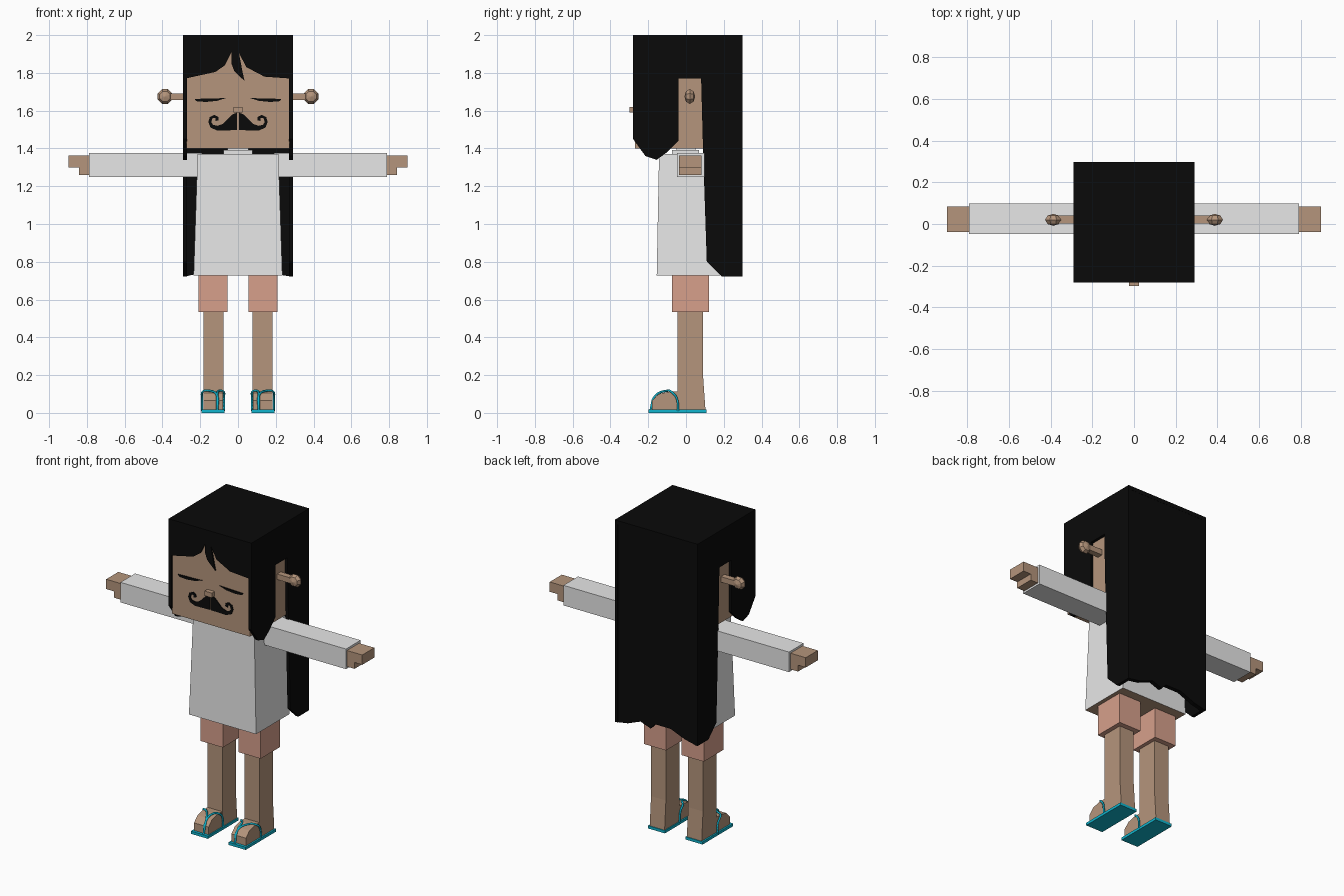
import bpy, bmesh
from mathutils import Vector, Matrix

cube = bpy.data.objects.get("Cube")
if cube:
    bpy.data.objects.remove(cube, do_unlink=True)


def material(name, r, g, b):
    m = bpy.data.materials.new(name)
    m.use_nodes = True
    m.diffuse_color = (r, g, b, 1)
    bsdf = m.node_tree.nodes["Principled BSDF"]
    bsdf.inputs["Base Color"].default_value = (r, g, b, 1)
    bsdf.inputs["Roughness"].default_value = 0.9
    return m


SKIN = material("skin", 0.46, 0.30, 0.20)
BLACK = material("black_hair", 0.003, 0.003, 0.003)
WHITE = material("white_cloth", 0.8, 0.8, 0.8)
PINK = material("pink_cloth", 0.68, 0.35, 0.26)
TEAL = material("teal_sandal", 0.005, 0.46, 0.62)


def finish(name, bm, *mats):
    bmesh.ops.recalc_face_normals(bm, faces=bm.faces)
    me = bpy.data.meshes.new(name)
    bm.to_mesh(me)
    bm.free()
    for m in mats:
        me.materials.append(m)
    ob = bpy.data.objects.new(name, me)
    bpy.context.collection.objects.link(ob)
    return ob


def prism(name, pts, axis, a, b, mat):
    """Extrude a 2D outline along one axis from a to b."""
    place = {"x": lambda u, v, d: (d, u, v),
             "y": lambda u, v, d: (u, d, v)}[axis]
    bm = bmesh.new()
    face = bm.faces.new([bm.verts.new(place(u, v, a)) for u, v in pts])
    ext = bmesh.ops.extrude_face_region(bm, geom=[face])
    verts = [e for e in ext["geom"] if isinstance(e, bmesh.types.BMVert)]
    bmesh.ops.translate(bm, verts=verts, vec=place(0, 0, b - a))
    bmesh.ops.triangulate(bm, faces=[f for f in bm.faces if len(f.verts) > 4])
    return finish(name, bm, mat)


def box(name, x, y, z, *mats):
    bm = bmesh.new()
    bmesh.ops.create_cube(bm, size=1)
    for v in bm.verts:
        v.co = [lo + (hi - lo) * (c + 0.5) for c, (lo, hi) in zip(v.co, (x, y, z))]
    return finish(name, bm, *mats)


def strap(name, pts):
    cu = bpy.data.curves.new(name, "CURVE")
    cu.dimensions = "3D"
    cu.bevel_depth = 0.006
    cu.bevel_resolution = 1
    cu.resolution_u = 4
    sp = cu.splines.new("BEZIER")
    sp.bezier_points.add(len(pts) - 1)
    for bp, p in zip(sp.bezier_points, pts):
        bp.co = p
        bp.handle_left_type = bp.handle_right_type = "AUTO"
    cu.materials.append(TEAL)
    ob = bpy.data.objects.new(name, cu)
    bpy.context.collection.objects.link(ob)


# Head, nose, neck and collar
box("head", (-0.272, 0.272), (-0.27, 0.28), (1.4, 1.98), SKIN)
box("nose", (-0.025, 0.025), (-0.298, -0.265), (1.59, 1.62), SKIN)
box("neck", (-0.055, 0.055), (-0.05, 0.05), (1.36, 1.41), WHITE)
box("collar", (-0.078, 0.078), (-0.075, 0.07), (1.36, 1.392), WHITE)

# Hair: crown, fringe, back sheet with ragged hem
box("hair_crown", (-0.29, 0.29), (-0.28, 0.298), (1.975, 2), BLACK)
prism("hair_fringe", [(-0.28, 1.98), (-0.28, 1.77), (-0.12, 1.805), (-0.07, 1.84),
      (-0.035, 1.91), (-0.035, 1.85), (-0.02, 1.81), (0.035, 1.757), (0.025, 1.8),
      (0.005, 1.905), (0.045, 1.83), (0.14, 1.78), (0.28, 1.77), (0.28, 1.98)],
      "y", -0.279, -0.266, BLACK)
prism("hair_back", [(-0.28, 1.98), (-0.28, 0.722), (-0.2, 0.74), (-0.1, 0.78),
      (0.01, 0.78), (0.04, 0.745), (0.11, 0.77), (0.2, 0.735), (0.28, 0.722),
      (0.28, 1.98)], "y", 0.27, 0.297, BLACK)
SIDE = [(-0.28, 1.98), (-0.28, 1.45), (-0.215, 1.36), (-0.155, 1.34), (-0.1, 1.38),
        (-0.04, 1.44), (-0.04, 1.77), (0.08, 1.77), (0.09, 1.4), (0.11, 0.8),
        (0.19, 0.722), (0.298, 0.722), (0.298, 1.98)]
MOUSTACHE = [(0.005, 1.497), (0.11, 1.495), (0.145, 1.51), (0.157, 1.54), (0.15, 1.565),
             (0.125, 1.578), (0.105, 1.568), (0.102, 1.55), (0.118, 1.545), (0.12, 1.56),
             (0.135, 1.56), (0.142, 1.54), (0.132, 1.525), (0.11, 1.52), (0.08, 1.53),
             (0.06, 1.55), (0.03, 1.58), (0.005, 1.59)]
EYELID = [(0.06, 1.668), (0.11, 1.652), (0.17, 1.646), (0.22, 1.65), (0.23, 1.662),
          (0.17, 1.664), (0.11, 1.665)]

# Shirt: flared block, bare underside
shirt = box("shirt", (-0.235, 0.235), (-0.155, 0.18), (0.728, 1.37), WHITE, SKIN)
for v in shirt.data.vertices:
    if v.co.z > 1:
        v.co.x *= 0.91
        v.co.y *= 0.92
for f in shirt.data.polygons:
    f.material_index = int(f.normal.z < -0.9)

FOOT = [(-0.18, 0.015), (-0.18, 0.065), (-0.145, 0.1), (-0.09, 0.112), (-0.04, 0.112),
        (-0.04, 0.015)]
LEG = [(-0.045, 0.015), (-0.045, 0.56), (0.09, 0.56), (0.09, 0.2), (0.103, 0.015)]

for side, s in (("left", 1), ("right", -1)):
    def span(a, b):
        return tuple(sorted((s * a, s * b)))

    def flip(pts):
        return [(s * p[0], *p[1:]) for p in pts]

    # Face and side hair
    prism(side + "_side_hair", SIDE, "x", s * 0.27, s * 0.29, BLACK)
    prism(side + "_moustache", flip(MOUSTACHE), "y", -0.275, -0.269, BLACK)
    prism(side + "_eyelid", flip(EYELID), "y", -0.275, -0.269, BLACK)

    # Ear: stalk with a flattened knob
    box(side + "_ear_stalk", span(0.26, 0.37), (0.003, 0.04), (1.657, 1.692), SKIN)
    bm = bmesh.new()
    bmesh.ops.create_uvsphere(bm, u_segments=8, v_segments=4, radius=0.042)
    bmesh.ops.rotate(bm, verts=bm.verts, matrix=Matrix.Rotation(1.5708, 3, "X"))
    bmesh.ops.rotate(bm, verts=bm.verts, matrix=Matrix.Rotation(0.3927, 3, "Y"))
    bmesh.ops.scale(bm, verts=bm.verts, vec=(1, 0.68, 1))
    bmesh.ops.translate(bm, verts=bm.verts, vec=Vector((s * 0.387, 0.02, 1.675)))
    finish(side + "_ear_knob", bm, SKIN)

    # Arm and hand
    box(side + "_sleeve", span(0.19, 0.79), (-0.048, 0.098), (1.248, 1.375), WHITE)
    box(side + "_fingers", span(0.78, 0.897), (-0.038, 0.083), (1.3, 1.362), SKIN)
    box(side + "_palm", span(0.78, 0.843), (-0.038, 0.083), (1.26, 1.31), SKIN)

    # Leg, shorts and foot
    box(side + "_shorts_leg", span(0.055, 0.21), (-0.073, 0.122), (0.535, 0.75), PINK)
    prism(side + "_leg", LEG, "x", s * 0.078, s * 0.182, SKIN)
    prism(side + "_foot", FOOT, "x", s * 0.08, s * 0.182, SKIN)

    # Sandal: sole and forked strap
    box(side + "_sole", span(0.072, 0.192), (-0.198, 0.108), (0, 0.017), TEAL)
    strap(side + "_inner_strap", flip([(0.11, -0.188, 0.015), (0.11, -0.164, 0.09),
          (0.1, -0.1, 0.117), (0.077, -0.08, 0.113), (0.074, -0.05, 0.08), (0.074, -0.042, 0.01)]))
    strap(side + "_outer_strap", flip([(0.11, -0.188, 0.015), (0.11, -0.164, 0.09),
          (0.15, -0.1, 0.117), (0.186, -0.08, 0.113), (0.19, -0.05, 0.08), (0.19, -0.042, 0.01)]))
